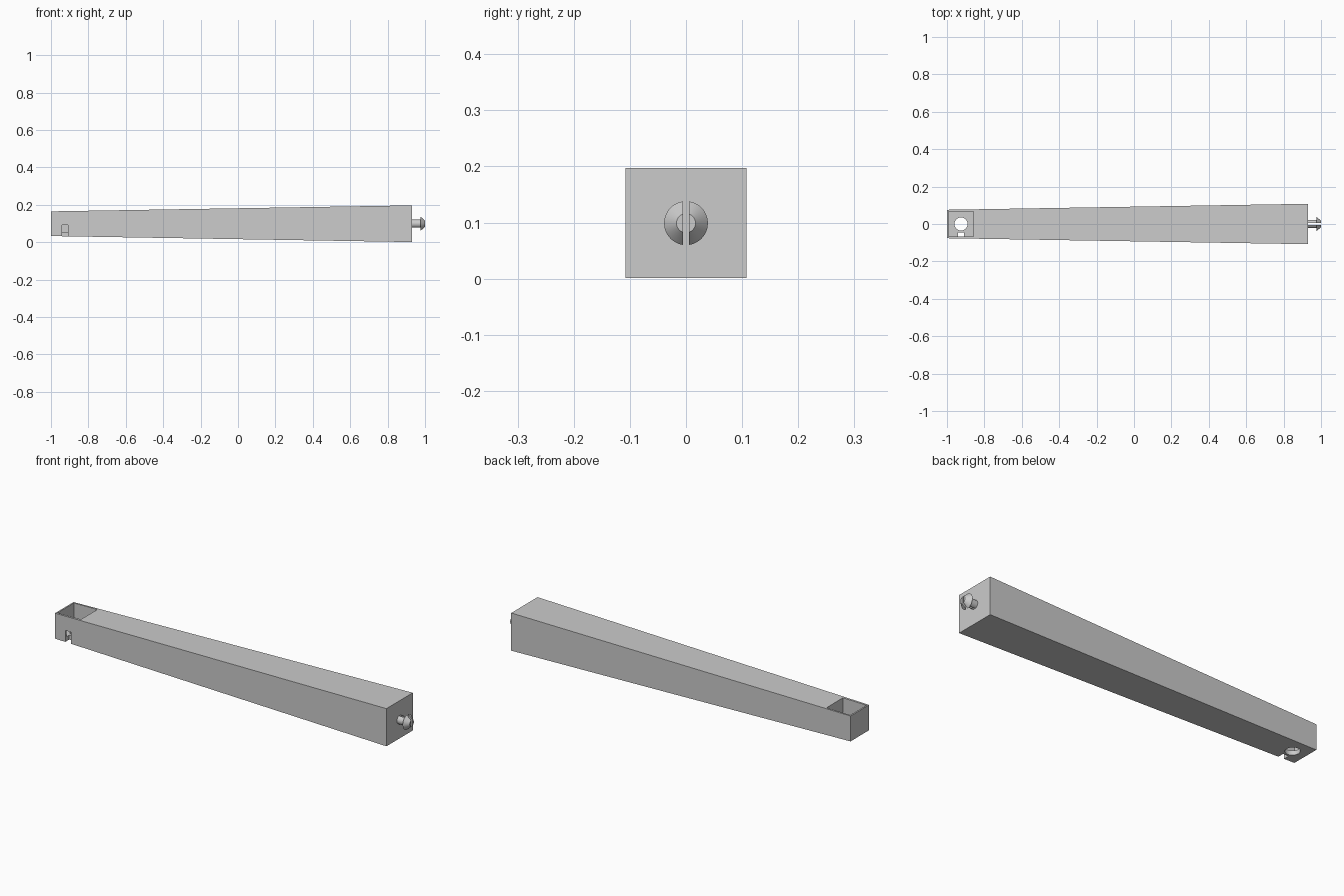
import bpy, bmesh, math
from mathutils import Matrix, Vector

if "Cube" in bpy.data.objects:
    bpy.data.objects.remove(bpy.data.objects["Cube"])

grey = bpy.data.materials.new("plain grey")
grey.use_nodes = True
colour = (0.6, 0.6, 0.6, 1)
grey.diffuse_color = colour
grey.node_tree.nodes["Principled BSDF"].inputs["Base Color"].default_value = colour


def make_object(name, bm):
    bmesh.ops.recalc_face_normals(bm, faces=bm.faces)
    mesh = bpy.data.meshes.new(name)
    bm.to_mesh(mesh)
    bm.free()
    mesh.materials.append(grey)
    obj = bpy.data.objects.new(name, mesh)
    bpy.context.collection.objects.link(obj)
    return obj


def box(name, low, high):
    low, high = Vector(low), Vector(high)
    size = high - low
    bm = bmesh.new()
    bmesh.ops.create_cube(bm, size=1, matrix=Matrix.Translation((low + high) / 2) @ Matrix.Diagonal((*size, 1)))
    return make_object(name, bm)


def cylinder(name, centre, radius, depth):
    bm = bmesh.new()
    bmesh.ops.create_cone(bm, cap_ends=True, segments=48, radius1=radius, radius2=radius,
                          depth=depth, matrix=Matrix.Translation(centre))
    return make_object(name, bm)


def cut(target, cutter):
    mod = target.modifiers.new("cut", 'BOOLEAN')
    mod.operation = 'DIFFERENCE'
    mod.solver = 'EXACT'
    mod.object = cutter
    bpy.context.view_layer.objects.active = target
    bpy.ops.object.modifier_apply(modifier=mod.name)
    bpy.data.objects.remove(cutter)


# Tapered beam
MID = 0.099
beam = box("tapered_beam", (-1, -1, -1), (0.93, 1, 1))
for v in beam.data.vertices:
    half_y, half_z = (0.108, 0.098) if v.co.x > 0 else (0.076, 0.066)
    v.co.y *= half_y
    v.co.z = MID + v.co.z * half_z

# Open socket, floor hole and side notch at the narrow end
cut(beam, box("socket_cutter", (-0.992, -0.066, 0.055), (-0.857, 0.068, 0.3)))
cut(beam, cylinder("hole_cutter", (-0.925, 0, 0.05), 0.035, 0.1))
cut(beam, box("notch_cutter", (-0.94, -0.2, -0.1), (-0.908, -0.045, 0.092)))

# Split snap peg: one half revolved, the other mirrored
profile = [(0.93, 0), (0.93, 0.022), (0.975, 0.022), (0.975, 0.039), (1.0, 0.017), (1.0, 0)]
bm = bmesh.new()
verts = [bm.verts.new((x, 0, r)) for x, r in profile]
edges = [bm.edges.new(pair) for pair in zip(verts, verts[1:])]
bmesh.ops.spin(bm, geom=verts + edges, cent=(0, 0, 0), axis=(1, 0, 0),
               angle=math.tau, steps=48)
bmesh.ops.remove_doubles(bm, verts=bm.verts, dist=0.00001)
bmesh.ops.bisect_plane(bm, geom=bm.verts[:] + bm.edges[:] + bm.faces[:],
                       plane_co=(0, 0.005, 0), plane_no=(0, 1, 0), clear_inner=True)
bmesh.ops.holes_fill(bm, edges=[e for e in bm.edges if e.is_boundary])
bmesh.ops.translate(bm, verts=bm.verts, vec=(0, 0, MID))
peg = make_object("split_peg", bm)
peg.modifiers.new("mirror", 'MIRROR').use_axis = (False, True, False)

bpy.ops.object.select_all(action='DESELECT')
for obj in (beam, peg):
    obj.select_set(True)
    bpy.context.view_layer.objects.active = obj
bpy.ops.object.shade_smooth_by_angle(angle=math.radians(30))
